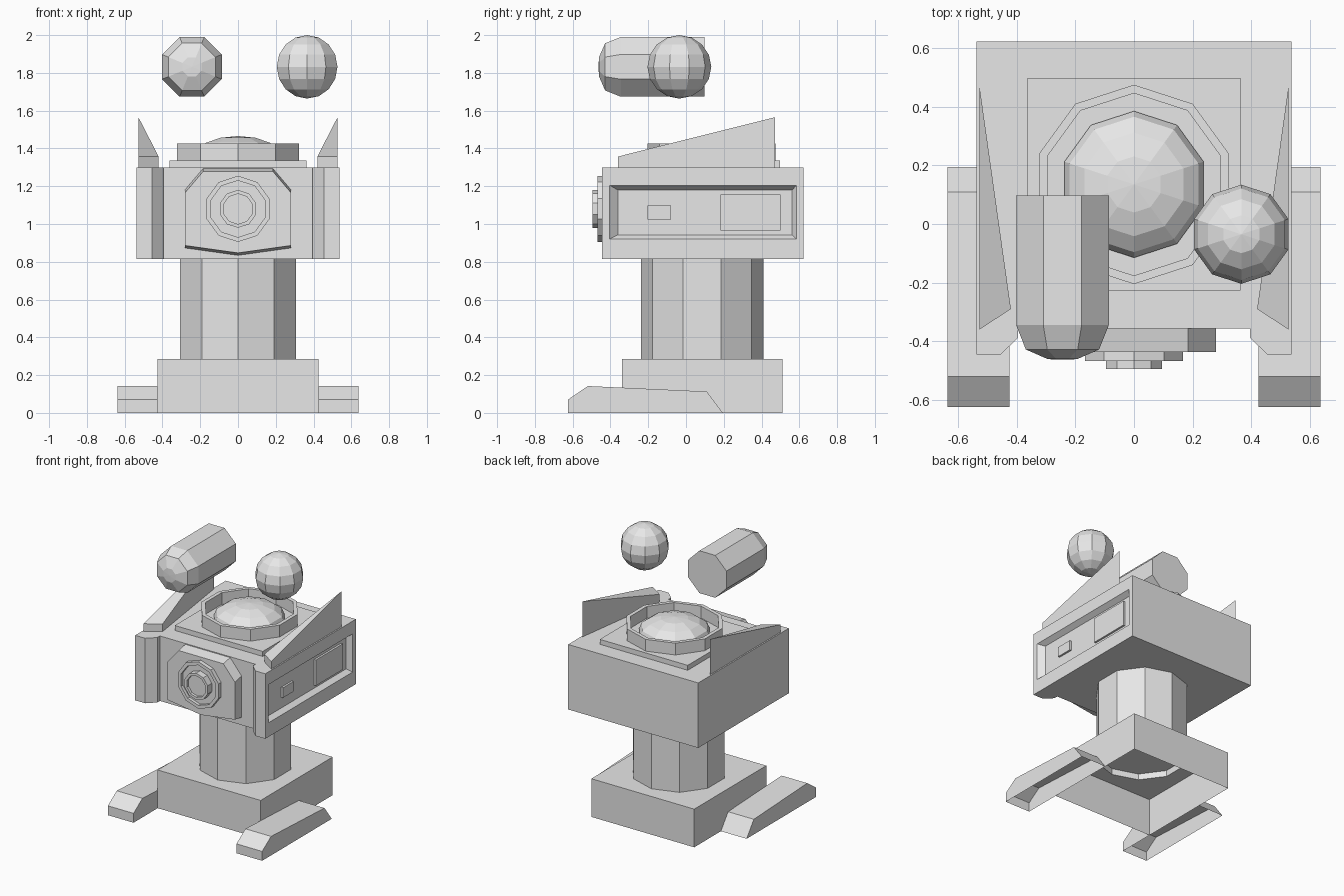
import bpy, bmesh
from math import pi, sin, cos
from mathutils import Vector, Matrix

cube = bpy.data.objects.get("Cube")
if cube:
    bpy.data.objects.remove(cube, do_unlink=True)

grey = bpy.data.materials.new("plain_grey")
grey.use_nodes = True
GREY = (0.8, 0.8, 0.8, 1)
grey.diffuse_color = GREY
grey.node_tree.nodes["Principled BSDF"].inputs["Base Color"].default_value = GREY


def finish(name, bm, fix_normals=True):
    if fix_normals:
        bmesh.ops.recalc_face_normals(bm, faces=bm.faces[:])
    mesh = bpy.data.meshes.new(name)
    bm.to_mesh(mesh)
    bm.free()
    mesh.materials.append(grey)
    obj = bpy.data.objects.new(name, mesh)
    bpy.context.collection.objects.link(obj)
    return obj


def extrude_outline(points, offset):
    bm = bmesh.new()
    face = bm.faces.new([bm.verts.new(p) for p in points])
    moved = bmesh.ops.extrude_face_region(bm, geom=[face], use_keep_orig=True)["geom"]
    bmesh.ops.translate(bm, vec=offset, verts=[v for v in moved if isinstance(v, bmesh.types.BMVert)])
    bmesh.ops.recalc_face_normals(bm, faces=bm.faces[:])
    return bm


def box(name, x0, x1, y0, y1, z0, z1):
    pts = [(x0, y0, z0), (x1, y0, z0), (x1, y1, z0), (x0, y1, z0)]
    return finish(name, extrude_outline(pts, (0, 0, z1 - z0)))


def hull(name, points):
    bm = bmesh.new()
    for p in points:
        bm.verts.new(p)
    bmesh.ops.convex_hull(bm, input=bm.verts[:])
    bmesh.ops.dissolve_limit(bm, angle_limit=0.01, verts=bm.verts[:], edges=bm.edges[:])
    return finish(name, bm)


def lathe(name, profile, sides, centre, phase=pi / 2, forward=False):
    """Turn (radius, height) points about z, or about the forward axis."""
    bm = bmesh.new()
    rings = []
    for r, h in profile:
        if r < 1e-5:
            rings.append([bm.verts.new((0, 0, h))] * sides)
        else:
            rings.append([bm.verts.new((r * cos(phase + 2 * pi * i / sides),
                                        r * sin(phase + 2 * pi * i / sides), h)) for i in range(sides)])
    for a, b in zip(rings, rings[1:]):
        for i in range(sides):
            j = (i + 1) % sides
            corners = list(dict.fromkeys([a[i], a[j], b[j], b[i]]))
            bm.faces.new(corners)
    turn = Matrix.Rotation(pi / 2, 4, 'X') if forward else Matrix.Identity(4)
    bmesh.ops.transform(bm, matrix=Matrix.Translation(centre) @ turn, verts=bm.verts[:])
    return finish(name, bm)


def ball_profile(radius, height, rings=8):
    angles = [-pi / 2 + pi * i / rings for i in range(rings + 1)]
    return [(radius * cos(a), height * sin(a)) for a in angles]


# Base: open underneath, with a ten-sided hole under the column
COL_Y, COL_R = 0.085, 0.324
bm = extrude_outline([(-0.425, -0.34, 0), (0.425, -0.34, 0), (0.425, 0.51, 0), (-0.425, 0.51, 0)], (0, 0, 0.285))
flat = [f for f in bm.faces if abs(f.normal.z) > 0.9]
bmesh.ops.delete(bm, geom=flat, context='FACES_ONLY')
rim = [e for e in bm.edges if all(v.co.z > 0.2 for v in e.verts)]
hole = [bm.verts.new((COL_R * cos(pi / 2 + i * pi / 5), COL_Y + COL_R * sin(pi / 2 + i * pi / 5), 0.285))
        for i in range(10)]
rim += [bm.edges.new((hole[i], hole[i - 1])) for i in range(10)]
bmesh.ops.triangle_fill(bm, use_beauty=True, edges=rim, normal=(0, 0, 1))
for f in bm.faces:
    f.normal_update()
    out = f.calc_center_median() - Vector((0, COL_Y, 0.14))
    out = Vector((0, 0, 1)) if abs(f.normal.z) > 0.9 else out
    if f.normal.dot(out) < 0:
        f.normal_flip()
finish("base", bm, fix_normals=False)

# Column
lathe("column", [(0, 0.33), (COL_R - 0.002, 0.33), (COL_R, 0.285), (COL_R, 0.815)], 10, (0, COL_Y, 0))

# Feet, hollow underneath, and top fins
foot_side = [(-0.625, 0), (-0.625, 0.07), (-0.52, 0.142), (0.11, 0.113), (0.195, 0)]
for side, label in ((1, "left"), (-1, "right")):
    bm = extrude_outline([(side * 0.425, y, z) for y, z in foot_side], (side * 0.212, 0, 0))
    under = [f for f in bm.faces if all(v.co.z < 0.001 for v in f.verts)]
    bmesh.ops.delete(bm, geom=under, context='FACES_ONLY')
    finish(label + "_foot", bm, fix_normals=False)
    corners = [(0.527, -0.36, 1.357), (0.42, -0.29, 1.357), (0.527, 0.47, 1.565)]
    hull(label + "_fin", [(side * x, y, h) for x, y, z in corners for h in (1.3, z)])

# Head: front cheeks stand forward of the middle
half = [(0.537, 0.623), (0.537, -0.445), (0.455, -0.445), (0.395, -0.388), (0.395, -0.357)]
plan = half + [(-x, y) for x, y in reversed(half)]
bm = extrude_outline([(x, y, 0.815) for x, y in plan], (0, 0, 0.485))
side_face = max(bm.faces, key=lambda f: f.calc_center_median().x)


def inset_to(bm, face, x, y0, y1, z0, z1):
    bmesh.ops.inset_individual(bm, faces=[face], thickness=0.01)
    mid = face.calc_center_median()
    for v in face.verts:
        v.co = (x, y1 if v.co.y > mid.y else y0, z1 if v.co.z > mid.z else z0)


# Sloped recess in the left side of the head
inset_to(bm, side_face, 0.537, -0.405, 0.585, 0.92, 1.205)
inset_to(bm, side_face, 0.5, -0.36, 0.562, 0.943, 1.18)
finish("head", bm)
box("small_side_panel", 0.49, 0.515, -0.205, -0.08, 1.023, 1.098)
box("large_side_panel", 0.49, 0.515, 0.183, 0.5, 0.965, 1.157)

# Front plate, slightly tapered towards the front
outline = [(0.28, 1.183), (0.185, 1.295), (0.28, 0.872), (0, 0.833)]
plate = []
for x, z in outline:
    front_z = z - 0.017 if z > 1 else z + 0.014
    for s in (1, -1):
        plate += [(s * x, -0.35, z), (s * x, -0.437, front_z)]
hull("front_plate", plate)

# Stepped round eye with recessed centres
lathe("eye_outer_ring", [(0.175, 0.43), (0.175, 0.468), (0.15, 0.468), (0.15, 0.445), (0, 0.445)],
      10, (0, 0, 1.08), forward=True)
lathe("eye_inner_ring", [(0.1, 0.44), (0.1, 0.494), (0.08, 0.494), (0.08, 0.474), (0, 0.474)],
      10, (0, 0, 1.08), forward=True)

# Roof plate, collar and dome
box("roof_plate", -0.363, 0.363, -0.227, 0.498, 1.29, 1.337)
lathe("roof_collar", [(0.34, 1.33), (0.34, 1.425), (0.311, 1.425), (0.311, 1.33)], 10, (0, 0.135, 0))
lathe("roof_dome", ball_profile(0.25, 0.12), 10, (0, 0.135, 1.346))

# Floating capsule and ball
k = 1 / cos(pi / 8)
capsule = [(0, -0.097), (0.158, -0.097), (0.158, 0.345), (0.125, 0.428), (0.05, 0.461), (0, 0.463)]
lathe("floating_capsule", [(r * k, h) for r, h in capsule], 8, (-0.244, 0, 1.832), phase=pi / 8, forward=True)
lathe("floating_ball", ball_profile(0.169, 0.168), 10, (0.366, -0.035, 1.832))
